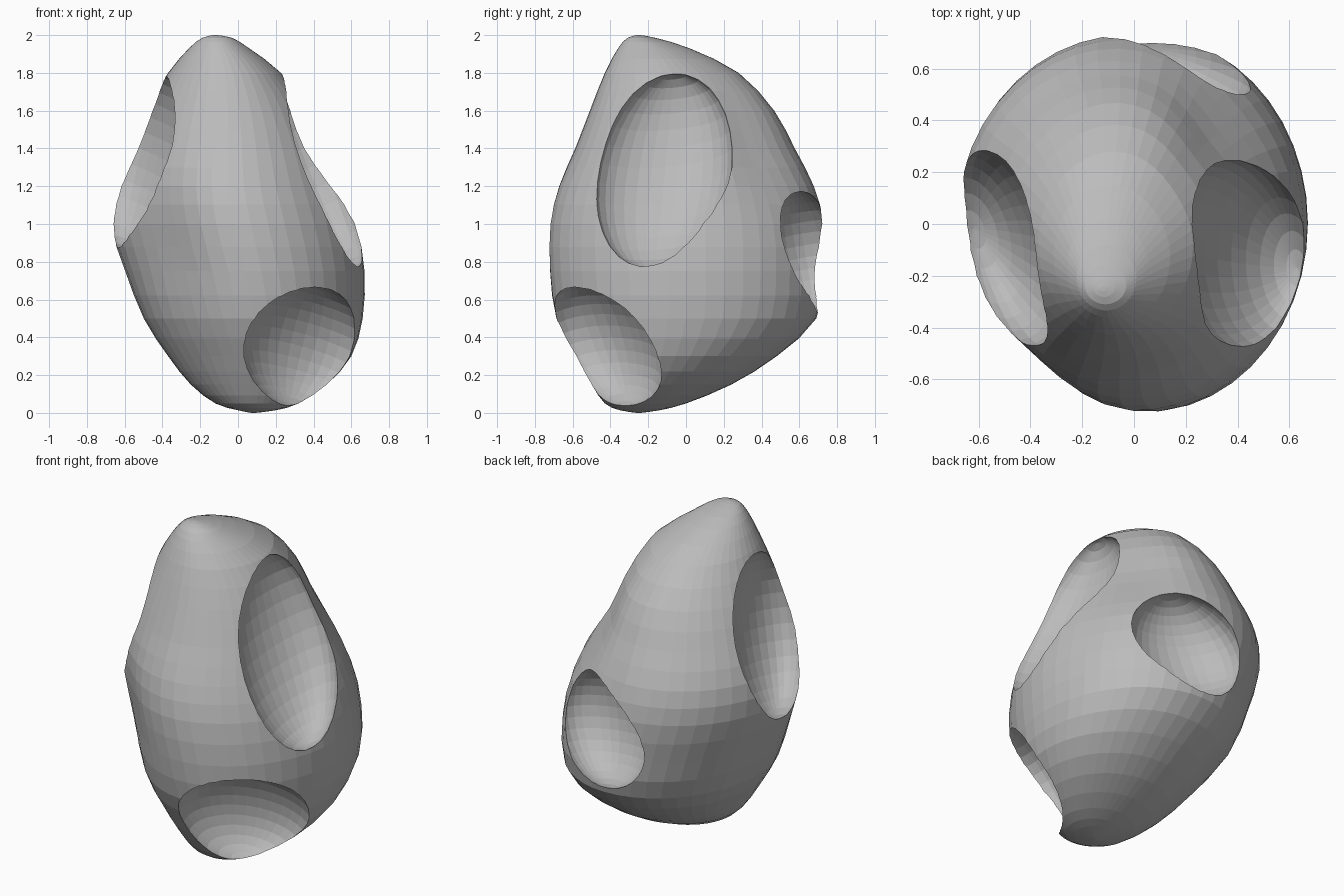
import bpy, bmesh, math
from mathutils import Vector, Matrix

if "Cube" in bpy.data.objects:
    bpy.data.objects.remove(bpy.data.objects["Cube"])

# One grey stone colour
stone = bpy.data.materials.new("stone grey")
stone.diffuse_color = (0.5, 0.5, 0.5, 1)
stone.use_nodes = True
stone.node_tree.nodes["Principled BSDF"].inputs["Base Color"].default_value = stone.diffuse_color

# Body outline: height, x min, x max, y min, y max
levels = [
    (0.00, 0.07, 0.09, -0.26, -0.24),
    (0.014, 0.00, 0.20, -0.35, -0.14),
    (0.05, -0.12, 0.32, -0.43, 0.00),
    (0.15, -0.25, 0.47, -0.50, 0.24),
    (0.30, -0.37, 0.60, -0.59, 0.48),
    (0.50, -0.50, 0.66, -0.69, 0.69),
    (0.75, -0.60, 0.67, -0.73, 0.73),
    (1.00, -0.68, 0.63, -0.73, 0.73),
    (1.20, -0.67, 0.56, -0.68, 0.68),
    (1.40, -0.59, 0.48, -0.59, 0.58),
    (1.60, -0.49, 0.38, -0.51, 0.47),
    (1.80, -0.37, 0.23, -0.43, 0.28),
    (1.93, -0.26, 0.06, -0.36, 0.02),
    (1.985, -0.19, -0.03, -0.31, -0.16),
    (2.00, -0.13, -0.11, -0.26, -0.24),
]
# Flattened flanks: angle (degrees), height, amount, spread in height
flats = [(230, 0.95, 0.13, 0.42), (40, 1.45, 0.15, 0.36)]


def smooth_levels(rows, steps):
    """Catmull-Rom interpolation between the outline rows."""
    out = []
    for i in range(len(rows) - 1):
        p = [rows[max(0, min(len(rows) - 1, i + k))] for k in (-1, 0, 1, 2)]
        for s in range(steps):
            t = s / steps
            out.append([0.5 * (2 * b + (c - a) * t + (2 * a - 5 * b + 4 * c - d) * t * t
                               + (3 * b - a - 3 * c + d) * t ** 3)
                        for a, b, c, d in zip(*p)])
    return out + [list(rows[-1])]


def flank(ang, z):
    """Radius factor that flattens the chosen flanks."""
    f = 1
    for deg, h, amount, spread in flats:
        d = (ang - math.radians(deg) + math.pi) % (2 * math.pi) - math.pi
        f -= amount * math.exp(-(d / 0.5) ** 2 - ((z - h) / spread) ** 2)
    return f


def add_object(name, bm):
    bmesh.ops.recalc_face_normals(bm, faces=bm.faces)
    mesh = bpy.data.meshes.new(name)
    bm.to_mesh(mesh)
    bm.free()
    mesh.materials.append(stone)
    ob = bpy.data.objects.new(name, mesh)
    bpy.context.collection.objects.link(ob)
    return ob


# Lofted egg-shaped body
SIDES = 44
bm = bmesh.new()
rings = []
for z, x0, x1, y0, y1 in smooth_levels(levels, 2):
    cx, cy, rx, ry = (x0 + x1) / 2, (y0 + y1) / 2, (x1 - x0) / 2, (y1 - y0) / 2
    ring = []
    for k in range(SIDES):
        a = 2 * math.pi * k / SIDES
        f = flank(a, z)
        ring.append(bm.verts.new((cx + f * rx * math.cos(a), cy + f * ry * math.sin(a), z)))
    rings.append(ring)
for a, b in zip(rings, rings[1:]):
    for k in range(SIDES):
        n = (k + 1) % SIDES
        bm.faces.new((a[k], a[n], b[n], b[k]))
bm.faces.new(rings[0])
bm.faces.new(rings[-1])
body = add_object("hollowed_stone", bm)

# Scooped hollows: rim centre, half width vector, half height vector, depth
hollows = {
    "right_hollow": ((0.42, -0.12, 1.28), (-0.01, 0.365, 0.03), (-0.21, 0.05, 0.51), 0.21),
    "left_hollow": ((-0.51, -0.09, 1.33), (0.13, -0.37, -0.10), (0.11, -0.07, 0.46), 0.21),
    "front_hollow": ((0.35, -0.43, 0.355), (0.30, 0.23, -0.06), (0.08, -0.11, 0.32), 0.23),
    "back_hollow": ((0.13, 0.62, 0.85), (0.31, -0.09, -0.05), (0.08, -0.06, 0.32), 0.22),
}
bpy.context.view_layer.objects.active = body
for name, (centre, wide, tall, depth) in hollows.items():
    u, v = Vector(wide), Vector(tall)
    n = u.cross(v).normalized() * depth
    m = Matrix((u, n, v)).transposed().to_4x4()
    m.translation = Vector(centre)
    bm = bmesh.new()
    bmesh.ops.create_uvsphere(bm, u_segments=32, v_segments=16, radius=1, matrix=m)
    cutter = add_object(name, bm)
    cutter.hide_render = True
    mod = body.modifiers.new(name, 'BOOLEAN')
    mod.operation = 'DIFFERENCE'
    mod.solver = 'EXACT'
    mod.object = cutter
    bpy.ops.object.modifier_apply(modifier=mod.name)
    bpy.data.objects.remove(cutter)
